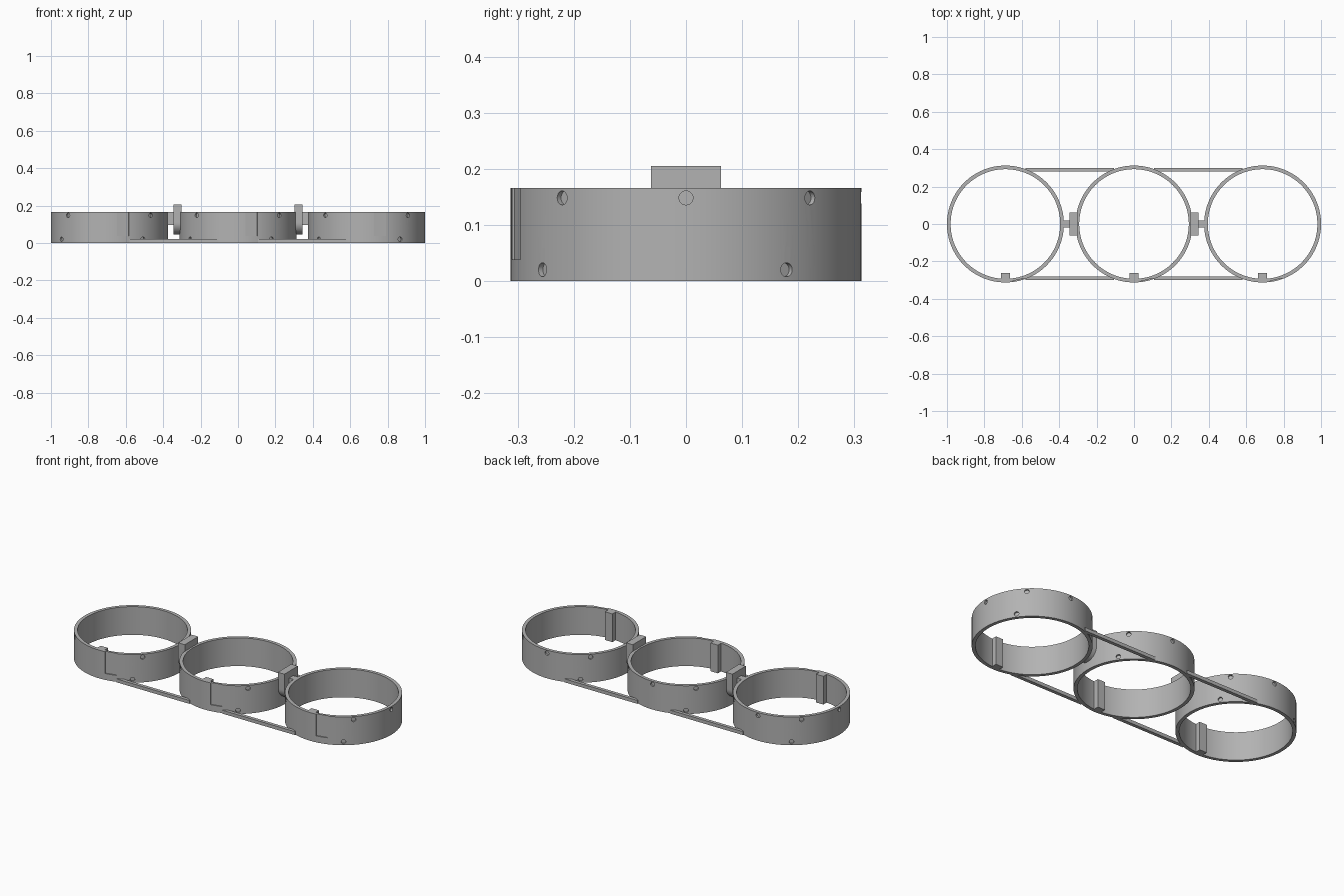
import bpy, bmesh
from math import radians, cos, sin
from mathutils import Matrix, Vector

cube = bpy.data.objects.get("Cube")
if cube:
    bpy.data.objects.remove(cube, do_unlink=True)

SPACING, R_OUT, R_IN, HEIGHT = 0.6875, 0.3125, 0.293, 0.166

grey = bpy.data.materials.new("plain grey")
grey.use_nodes = True
grey.diffuse_color = (0.45, 0.45, 0.45, 1)
grey.node_tree.nodes["Principled BSDF"].inputs["Base Color"].default_value = (0.45, 0.45, 0.45, 1)


def finish(name, bm, smooth=False):
    """Turn a bmesh into a grey object."""
    bmesh.ops.recalc_face_normals(bm, faces=bm.faces)
    mesh = bpy.data.meshes.new(name)
    bm.to_mesh(mesh)
    bm.free()
    mesh.materials.append(grey)
    obj = bpy.data.objects.new(name, mesh)
    bpy.context.collection.objects.link(obj)
    if smooth:
        shade(obj)
    return obj


def shade(obj):
    bpy.ops.object.select_all(action='DESELECT')
    obj.select_set(True)
    bpy.context.view_layer.objects.active = obj
    bpy.ops.object.shade_smooth_by_angle(angle=radians(30))


def add_box(bm, low, high, turn=Matrix()):
    low, high = Vector(low), Vector(high)
    place = turn @ Matrix.Translation((low + high) / 2) @ Matrix.Diagonal((*(high - low), 1))
    bmesh.ops.create_cube(bm, size=1, matrix=place)


def box(name, low, high):
    bm = bmesh.new()
    add_box(bm, low, high)
    return finish(name, bm)


def extrude(bm, points, direction):
    face = bm.faces.new([bm.verts.new(p) for p in points])
    new = bmesh.ops.extrude_face_region(bm, geom=[face])["geom"]
    bmesh.ops.translate(bm, vec=direction, verts=[v for v in new if isinstance(v, bmesh.types.BMVert)])


def ring_body(name, x):
    """Open band revolved from a rectangular wall section."""
    bm = bmesh.new()
    section = [(R_IN, 0), (R_OUT, 0), (R_OUT, HEIGHT), (R_IN, HEIGHT)]
    steps = 128
    loops = [[bm.verts.new((x + r * cos(a), r * sin(a), z)) for r, z in section]
             for a in (radians(360 * i / steps) for i in range(steps))]
    for i in range(steps):
        a, b = loops[i - 1], loops[i]
        for k in range(4):
            bm.faces.new((a[k - 1], b[k - 1], b[k], a[k]))
    return finish(name, bm)


def pit_cutter(x):
    """Shallow round sockets around the wall and one flat groove at the front."""
    bm = bmesh.new()
    spots = [(45 * k, 0.148) for k in range(8) if k != 6]
    spots += [(35 + 90 * k, 0.02) for k in range(4)]
    for angle, z in spots:
        place = (Matrix.Translation((x, 0, z)) @ Matrix.Rotation(radians(angle), 4, 'Z')
                 @ Matrix.Translation((R_OUT + 0.01, 0, 0)) @ Matrix.Rotation(radians(90), 4, 'Y'))
        bmesh.ops.create_cone(bm, cap_ends=True, segments=20, radius1=0.0125,
                              radius2=0.0125, depth=0.04, matrix=place)
    turn = Matrix.Translation((x, 0, 0)) @ Matrix.Rotation(radians(-76.7), 4, 'Z')
    add_box(bm, (0.306, -0.033, 0.038), (0.34, 0.033, 0.2), turn)
    return finish("cutter", bm)


# Three rings, each with sockets, a front groove and an inner key
for side, x in (("right", -SPACING), ("middle", 0), ("left", SPACING)):
    ring = ring_body(side + "_ring", x)
    cutter = pit_cutter(x)
    cutter.hide_render = True
    cut = ring.modifiers.new("sockets", 'BOOLEAN')
    cut.operation, cut.object, cut.solver = 'DIFFERENCE', cutter, 'EXACT'
    bpy.context.view_layer.objects.active = ring
    bpy.ops.object.modifier_apply(modifier=cut.name)
    bpy.data.objects.remove(cutter, do_unlink=True)
    shade(ring)
    box(side + "_inner_key", (x - 0.024, -0.303, 0), (x + 0.024, -0.262, HEIGHT))

for side, s in (("right", -1), ("left", 1)):
    # Hanging plate with a rounded lower end, fixed to the middle ring
    bm = bmesh.new()
    half = 0.0625
    arc = [radians(180 + 180 * i / 24) for i in range(25)]
    outline = [(s * 0.303, half * cos(a), 0.109 + half * sin(a)) for a in arc]
    outline += [(s * 0.303, half, 0.205), (s * 0.303, -half, 0.205)]
    extrude(bm, outline, (s * 0.043, 0, 0))
    finish(side + "_joint_plate", bm, smooth=True)
    # Stem from the plate to the outer ring
    ends = sorted((s * 0.34, s * 0.385))
    box(side + "_joint_stem", (ends[0], -0.02, 0.097), (ends[1], 0.02, HEIGHT))
    # Low tie bars between neighbouring rings
    ends = sorted((s * 0.107, s * (SPACING - 0.107)))
    for name, y in (("front", -0.29), ("back", 0.29)):
        box(f"{side}_{name}_tie_bar", (ends[0], y - 0.01, 0), (ends[1], y + 0.01, 0.02))
